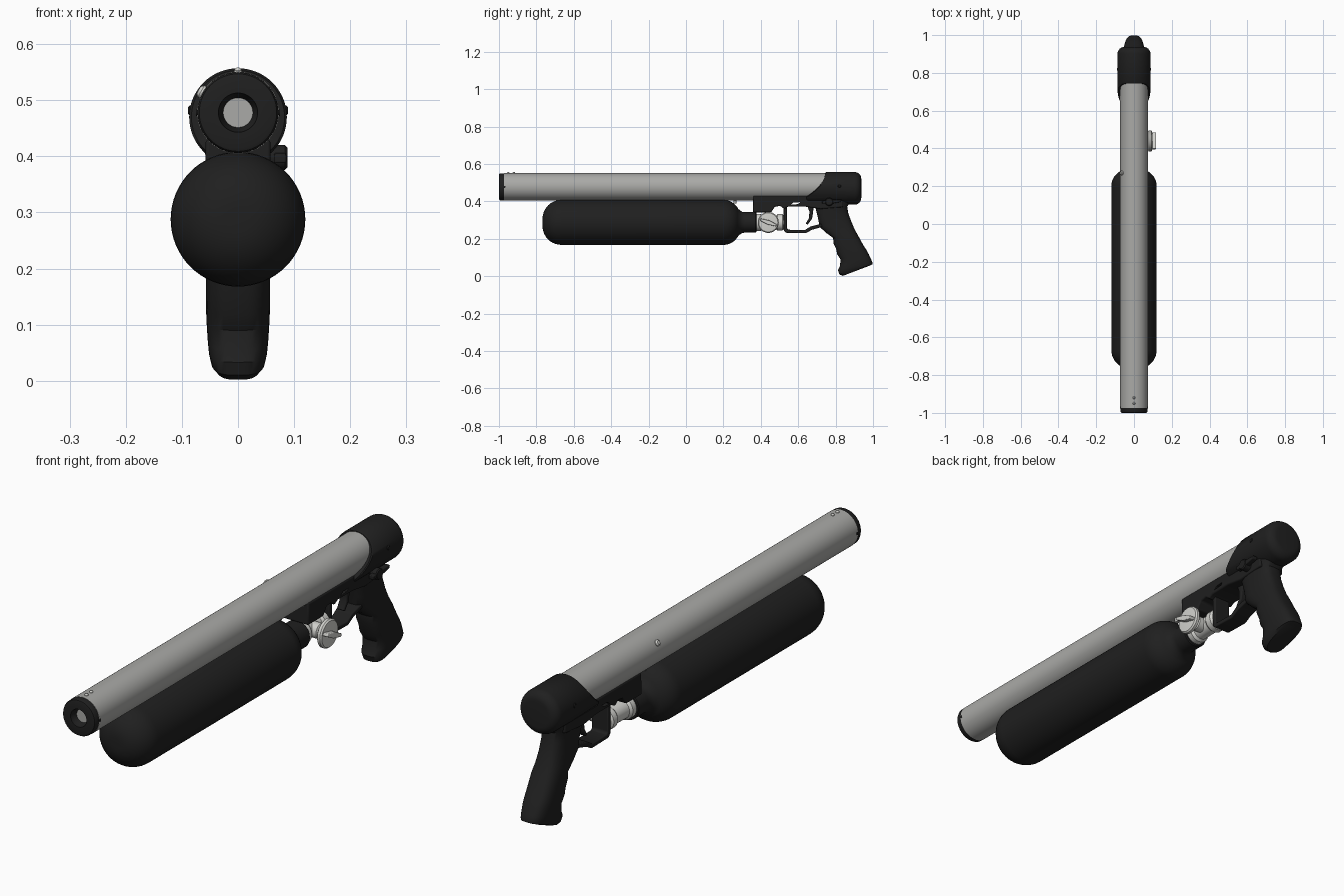
import bpy, bmesh, math
from mathutils import Matrix, Vector

if "Cube" in bpy.data.objects:
    bpy.data.objects.remove(bpy.data.objects["Cube"])


def mat(name, r, g, b):
    m = bpy.data.materials.new(name)
    m.diffuse_color = (r, g, b, 1)
    m.use_nodes = True
    m.node_tree.nodes["Principled BSDF"].inputs["Base Color"].default_value = m.diffuse_color
    return m


BLACK = mat("matte black", 0.014, 0.014, 0.014)
GREY = mat("brushed grey", 0.40, 0.40, 0.385)
SILVER = mat("light silver", 0.64, 0.64, 0.61)


def make(name, bm, material, bevel=0):
    bmesh.ops.recalc_face_normals(bm, faces=bm.faces[:])
    me = bpy.data.meshes.new(name)
    bm.to_mesh(me)
    bm.free()
    me.materials.append(material)
    ob = bpy.data.objects.new(name, me)
    bpy.context.collection.objects.link(ob)
    if bevel:
        b = ob.modifiers.new("bevel", 'BEVEL')
        b.width, b.segments = bevel, 3
        b.limit_method, b.angle_limit = 'ANGLE', math.radians(35)
    return ob


def loft(bm, rings):
    rows = [[bm.verts.new(p) for p in r] for r in rings]
    n = len(rows[0])
    for a, b in zip(rows, rows[1:]):
        for i in range(n):
            bm.faces.new((a[i], a[(i + 1) % n], b[(i + 1) % n], b[i]))
    bm.faces.new(rows[0])
    bm.faces.new(rows[-1][::-1])


def lathe(name, profile, origin, material, axis='Y', n=64):
    """Turn (radius, distance) pairs around an axis through origin."""
    o = Vector(origin)
    rings = []
    for r, d in profile:
        ring = []
        for i in range(n):
            a = math.tau * i / n
            c, s = r * math.cos(a), r * math.sin(a)
            ring.append(o + Vector({'Y': (c, d, s), 'X': (d, c, s), 'Z': (c, s, d)}[axis]))
        rings.append(ring)
    bm = bmesh.new()
    loft(bm, rings)
    return make(name, bm, material)


def plate(name, pts, hw, material, bevel=0.0, x=0.0):
    """Side outline in (y, z), thickened along x."""
    bm = bmesh.new()
    f = bm.faces.new([bm.verts.new((x - hw, y, z)) for y, z in pts])
    r = bmesh.ops.extrude_face_region(bm, geom=[f])
    bmesh.ops.translate(bm, vec=(2 * hw, 0, 0), verts=[v for v in r["geom"] if isinstance(v, bmesh.types.BMVert)])
    return make(name, bm, material, bevel)


def arc(cr, cd, rad, a0, a1, n=10):
    return [(cr + rad * math.cos(math.radians(a0 + (a1 - a0) * i / n)),
             cd + rad * math.sin(math.radians(a0 + (a1 - a0) * i / n))) for i in range(n + 1)]


BZ = 0.478   # barrel axis height
TZ = 0.288   # bottle axis height

# Barrel shroud and hollow muzzle cap
lathe("barrel", [(0.05, -0.974), (0.073, -0.974), (0.073, 0.80), (0.05, 0.80)], (0, 0, BZ), GREY)
lathe("muzzle_cap", [(0.024, -0.93), (0.024, -0.97), (0.033, -0.985), (0.035, -1.0), (0.064, -1.0),
                     (0.069, -0.998), (0.072, -0.993), (0.072, -0.968)], (0, 0, BZ), BLACK)

# Air bottle with rounded ends and neck
bottle = [(0.001, -0.767)] + arc(0.02, -0.667, 0.1, -90, 0) + arc(0.03, 0.2, 0.09, 0, 62)
bottle += [(0.062, 0.292), (0.056, 0.302), (0.055, 0.315), (0.055, 0.372), (0.052, 0.376), (0.03, 0.376)]
lathe("air_bottle", bottle, (0, 0, TZ), BLACK)

# Valve body, stem and hand knob
lathe("valve_body", [(0.03, 0.37), (0.046, 0.372), (0.046, 0.398), (0.038, 0.408), (0.036, 0.48),
                     (0.044, 0.49), (0.044, 0.515), (0.036, 0.522), (0.034, 0.535)], (0, 0, TZ), SILVER, n=40)
lathe("valve_stem", [(0.03, 0.0), (0.03, 0.055), (0.022, 0.06), (0.022, 0.08)], (0, 0.44, TZ), SILVER, 'X', 32)
lathe("valve_knob", [(0.03, 0.072), (0.05, 0.074), (0.056, 0.079), (0.056, 0.09), (0.051, 0.096),
                     (0.03, 0.098)], (0, 0.44, TZ), SILVER, 'X', 40)
grip_bar = plate("knob_grip", [(-0.046, -0.006), (0, -0.012), (0.046, -0.006), (0.046, 0.006), (0, 0.012),
                               (-0.046, 0.006)], 0.012, SILVER, 0.003, 0.105)
grip_bar.location = (0, 0.44, TZ)
grip_bar.rotation_euler = (math.radians(-20), 0, 0)

# Receiver frame with a slot cut through it
frame = plate("receiver_frame", [(0.358, 0.342), (0.455, 0.342), (0.475, 0.372), (0.505, 0.376), (0.525, 0.36),
                                 (0.545, 0.372), (0.64, 0.372), (0.72, 0.36), (0.84, 0.37), (0.84, 0.43),
                                 (0.36, 0.43)], 0.058, BLACK, 0.006)
slot = plate("slot_cutter", [(0.56, 0.382), (0.60, 0.386), (0.61, 0.396), (0.575, 0.395)], 0.2, BLACK)
slot.hide_render = True
slot.hide_set(True)
cut = frame.modifiers.new("slot", 'BOOLEAN')
cut.operation, cut.object = 'DIFFERENCE', slot

# Trigger guard and trigger
plate("trigger_guard", [(0.522, 0.385), (0.522, 0.246), (0.536, 0.232), (0.64, 0.230), (0.672, 0.248), (0.74, 0.268),
                        (0.74, 0.285), (0.665, 0.266), (0.636, 0.247), (0.546, 0.249), (0.540, 0.256),
                        (0.540, 0.385)], 0.036, BLACK, 0.004)
plate("trigger", [(0.645, 0.385), (0.660, 0.345), (0.657, 0.31), (0.640, 0.282), (0.650, 0.276), (0.674, 0.308),
                  (0.680, 0.345), (0.682, 0.385)], 0.016, BLACK, 0.004)

# Rear receiver cap: rounded tail, front edge swept forward underneath
rings = []
R, CZ, N = 0.087, 0.470, 64
for r, y in [(0.068, None), (R - 0.004, None), (R, 0.006)] + [(R, 0.87)] + arc(R - 0.035, 0.902, 0.035, 0, 90, 8) + [(0.02, 0.938)]:
    ring = []
    for i in range(N):
        a = math.tau * i / N
        z = CZ + r * math.sin(a)
        t = min(1.0, max(0, (0.557 - z) / 0.13))
        front = 0.745 - 0.1 * t * t
        ring.append((r * math.cos(a), front if y is None else front + y if y < 0.1 else y, z))
    rings.append(ring)
bm = bmesh.new()
loft(bm, rings)
make("rear_cap", bm, BLACK)

# Pistol grip: front y, z, back y, z, half width for each section
SECTIONS = [(0.68, 0.43, 0.915, 0.44, 0.062), (0.685, 0.395, 0.885, 0.405, 0.058), (0.695, 0.355, 0.862, 0.372, 0.054),
            (0.706, 0.31, 0.868, 0.335, 0.051), (0.714, 0.265, 0.885, 0.29, 0.051), (0.748, 0.233, 0.902, 0.25, 0.053),
            (0.787, 0.205, 0.922, 0.214, 0.056), (0.788, 0.178, 0.935, 0.19, 0.057), (0.803, 0.145, 0.952, 0.16, 0.057),
            (0.808, 0.118, 0.965, 0.14, 0.057), (0.827, 0.09, 0.977, 0.118, 0.056), (0.823, 0.055, 0.99, 0.09, 0.054),
            (0.812, 0.033, 0.998, 0.072, 0.052), (0.820, 0.010, 0.998, 0.064, 0.048), (0.838, 0.002, 0.985, 0.058, 0.040)]
rings = []
for fy, fz, by, bz, hw in SECTIONS:
    ring = []
    for i in range(40):
        a = math.tau * i / 40
        c, s = math.cos(a), math.sin(a)
        u = 0.5 + 0.5 * math.copysign(abs(c) ** 0.75, c)
        ring.append((hw * math.copysign(abs(s) ** 0.65, s), fy + (by - fy) * u, fz + (bz - fz) * u))
    rings.append(ring)
bm = bmesh.new()
loft(bm, rings)
make("pistol_grip", bm, BLACK)

# Safety lever on the right side
lathe("safety_pivot", [(0.022, 0.03), (0.022, 0.084), (0.018, 0.088)], (0, 0.765, 0.398), BLACK, 'X', 32)
plate("safety_lever", [(0.728, 0.388), (0.78, 0.388), (0.828, 0.398), (0.832, 0.41), (0.78, 0.410), (0.728, 0.404)],
      0.011, BLACK, 0.003, 0.075)

# Small screws: sight beads, muzzle screws, barrel pins
for i, y in enumerate((-0.95, -0.92)):
    lathe(f"sight_bead_{i + 1}", [(0.007, 0.06), (0.007, 0.075), (0.003, 0.080)], (0, y, BZ), SILVER, 'Z', 16)
for side, tag in ((1, "right"), (-1, "left")):
    lathe(f"muzzle_screw_{tag}", [(0.006, side * 0.06), (0.006, side * 0.0745)], (0, -0.97, BZ), BLACK, 'X', 16)
    lathe(f"cap_pin_{tag}", [(0.009, side * 0.07), (0.009, side * 0.086), (0.006, side * 0.089)],
          (0, 0.82, 0.482), BLACK, 'X', 16)
pin = lathe("barrel_pin", [(0.012, 0.06), (0.012, 0.076), (0.007, 0.081)], (0, 0, 0), SILVER, 'Z', 20)
pin.location = (0, 0.27, BZ)
pin.rotation_euler = (0, math.radians(-60), 0)
lathe("lower_pin", [(0.009, -0.09), (0.009, -0.05)], (0, 0.262, BZ), GREY, 'Z', 16)

# Smooth shading with sharp creases
bpy.ops.object.select_all(action='DESELECT')
for ob in bpy.context.collection.objects:
    if not ob.hide_render:
        ob.select_set(True)
        bpy.context.view_layer.objects.active = ob
bpy.ops.object.shade_smooth_by_angle(angle=math.radians(35))
